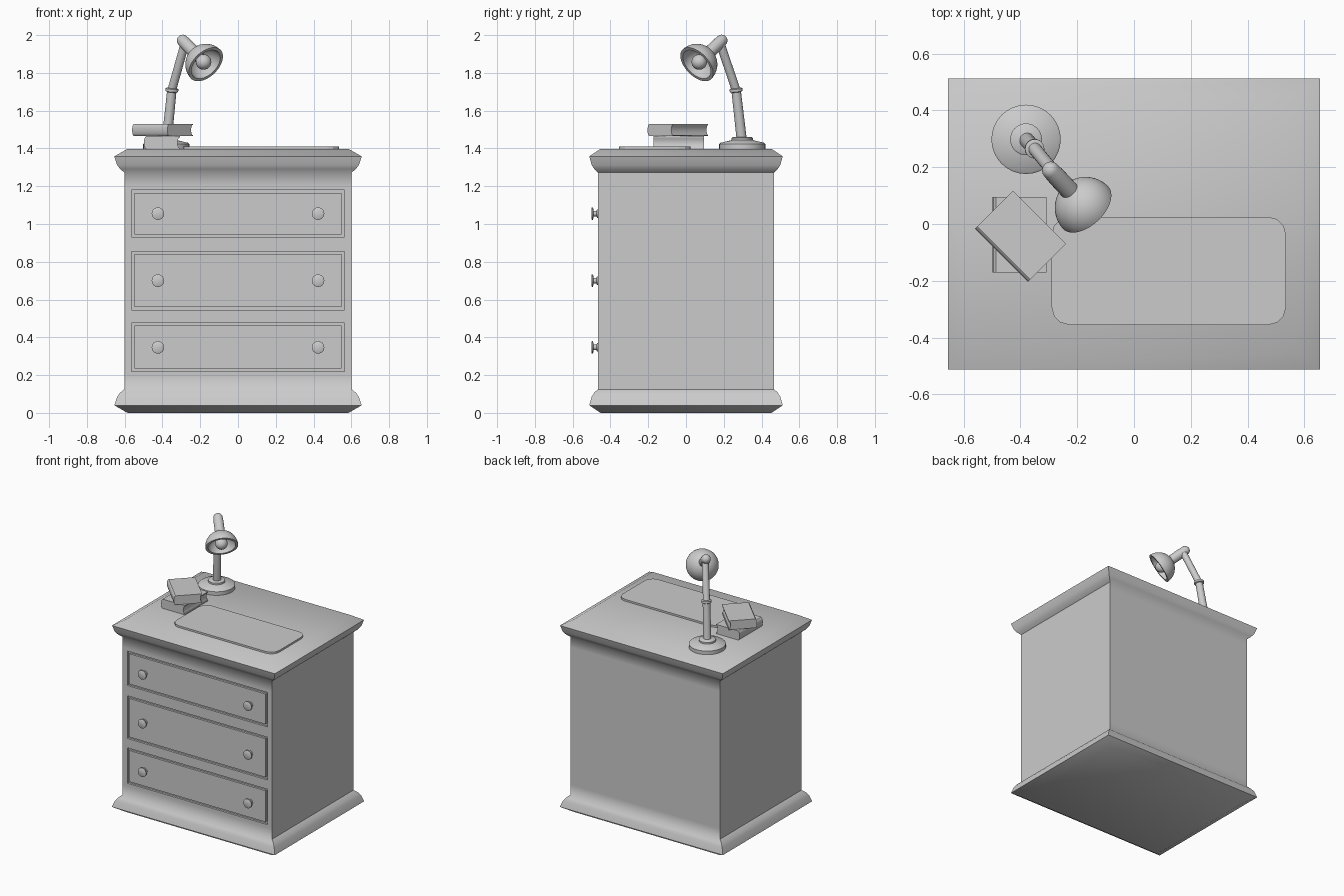
import bpy, bmesh, math
from mathutils import Vector, Matrix

if "Cube" in bpy.data.objects:
    bpy.data.objects.remove(bpy.data.objects["Cube"])


def finish(name, bm, angle=None):
    bmesh.ops.recalc_face_normals(bm, faces=bm.faces[:])
    me = bpy.data.meshes.new(name)
    bm.to_mesh(me)
    bm.free()
    ob = bpy.data.objects.new(name, me)
    bpy.context.collection.objects.link(ob)
    if angle:
        bpy.ops.object.select_all(action='DESELECT')
        bpy.context.view_layer.objects.active = ob
        ob.select_set(True)
        bpy.ops.object.shade_smooth_by_angle(angle=math.radians(angle))
    return ob


def loft(bm, rings):
    """Skin closed rings of points and cap both ends."""
    vs = [[bm.verts.new(p) for p in r] for r in rings]
    n = len(vs[0])
    for a, b in zip(vs, vs[1:]):
        for i in range(n):
            bm.faces.new((a[i], a[(i + 1) % n], b[(i + 1) % n], b[i]))
    bm.faces.new(vs[0][::-1])
    bm.faces.new(vs[-1])


def lathe(name, profile, origin, axis=(0, 0, 1), n=32):
    """Revolve (radius, height) points around an axis through origin."""
    bm = bmesh.new()
    loft(bm, [[(r * math.cos(2 * math.pi * i / n), r * math.sin(2 * math.pi * i / n), h)
               for i in range(n)] for r, h in profile])
    rot = Vector(axis).to_track_quat('Z', 'Y').to_matrix().to_4x4()
    bm.transform(Matrix.Translation(origin) @ rot)
    return finish(name, bm, 40)


def box(bm, x0, x1, y0, y1, z0, z1):
    loft(bm, [[(x0, y0, z), (x1, y0, z), (x1, y1, z), (x0, y1, z)] for z in (z0, z1)])


def rod(name, a, b, r0, r1):
    d = Vector(b) - Vector(a)
    return lathe(name, [(r0, 0), (r1, d.length)], a, d, 20)


def arc(r, a0, a1, n, shift=0):
    """Points of a circular arc as (radius, height), angles in degrees from the -axis."""
    return [(max(r * math.sin(t), 0.0008), shift - r * math.cos(t))
            for t in (math.radians(a0 + (a1 - a0) * i / n) for i in range(n + 1))]


# Cabinet body with moulded plinth and top, mirrored profile (offset, z)
half = [(-.017, 0), (.053, .04), (.038, .085), (.022, .107), (0, .125), (0, .2)]
prof = half + [(o, 1.398 - z) for o, z in reversed(half)]
bm = bmesh.new()
loft(bm, [[(sx * (.602 + o), sy * (.467 + .85 * o), z)
           for sx, sy in ((-1, -1), (1, -1), (1, 1), (-1, 1))] for o, z in prof])
body = finish("cabinet_body", bm, 50)

# Drawer recesses, drawer fronts and knobs
drawers = [(.22, .477, .347), (.545, .855, .70), (.93, 1.18, 1.055)]
bm = bmesh.new()
for z0, z1, _ in drawers:
    box(bm, -.563, .563, -.6, -.452, z0, z1)
cutter = finish("drawer_recess_cutter", bm)
cutter.hide_render = True
cutter.hide_viewport = True
mod = body.modifiers.new("recesses", 'BOOLEAN')
mod.object = cutter
mod.operation = 'DIFFERENCE'
mod.solver = 'EXACT'
knob = [(.022, -.004), (.022, .004), (.014, .008), (.014, .022), (.033, .025), (.033, .031), (.028, .034)]
for k, (z0, z1, zk) in enumerate(drawers):
    bm = bmesh.new()
    box(bm, -.548, .548, -.467, -.44, z0 + .015, z1 - .015)
    finish(f"drawer_front_{k + 1}", bm)
    for side, x in (("left", -.424), ("right", .424)):
        lathe(f"drawer_knob_{k + 1}_{side}", knob, (x, -.467, zk), (0, -1, 0), 24)

# Desk pad with rounded corners
bm = bmesh.new()
pts = []
for q, (cx, cy) in enumerate([(.473, -.037), (-.228, -.037), (-.228, -.293), (.473, -.293)]):
    for i in range(4):
        t = math.radians(90 * q + 30 * i)
        pts.append((cx + .062 * math.cos(t), cy + .062 * math.sin(t)))
loft(bm, [[(x, y, z) for x, y in pts] for z in (1.394, 1.411)])
finish("desk_pad", bm)


# Books: rounded spine on -x, hollow fore edge on +x
def book(name, loc, turn, w, length, h):
    bm = bmesh.new()
    sec = [(-w / 2 + .012 * (1 - math.sin(math.pi * i / 6)), h * (.5 + .5 * math.cos(math.pi * i / 6)))
           for i in range(7)]
    sec += [(w / 2, 0), (w / 2, .006)]
    sec += [(w / 2 - .005 - .008 * math.sin(math.pi * i / 4), .006 + (h - .012) * i / 4) for i in range(5)]
    sec += [(w / 2, h - .006), (w / 2, h)]
    loft(bm, [[(x, y, z) for x, z in sec] for y in (-length / 2, length / 2)])
    bm.transform(Matrix.Translation(loc) @ Matrix.Rotation(math.radians(turn), 4, 'Z'))
    finish(name, bm, 35)


book("lower_book", (-.403, -.038, 1.397), 0, .19, .266, .068)
book("upper_book", (-.4, -.043, 1.465), 45, .19, .264, .065)

# Lamp base, arms and joint
base = Vector((-.38, .298, 1.396))
elbow = Vector((-.35, .265, 1.71))
top = Vector((-.284, .185, 1.945))
lathe("lamp_base", [(.122, 0), (.122, .028), (.115, .034), (.056, .048), (.056, .06), (.05, .065)], base)
rod("lamp_lower_arm", base + Vector((.003, -.003, .05)), elbow, .027, .025)
lathe("lamp_elbow_collar", [(.026, -.012), (.034, -.008), (.034, .006), (.026, .01)],
      elbow, elbow - base, 24)
rod("lamp_upper_arm", elbow, top, .023, .023)

# Lamp head: rounded neck, hollow bowl shade, bulb
aim = Vector((.56, -.60, -.575)).normalized()
centre = Vector((-.17, .057, 1.845))
tip = centre - aim * .22
lathe("lamp_neck", arc(.031, 0, 90, 6) + [(.033, .04), (.033, .13)], tip, aim, 24)
lathe("lamp_shade", arc(.109, 0, 90, 14) + arc(.092, 90, 0, 14), centre, aim, 40)
lathe("lamp_socket", [(.03, -.095), (.03, -.055), (.024, -.05)], centre, aim, 20)
lathe("lamp_bulb", arc(.041, 0, 180, 14, -.022), centre, aim, 24)
